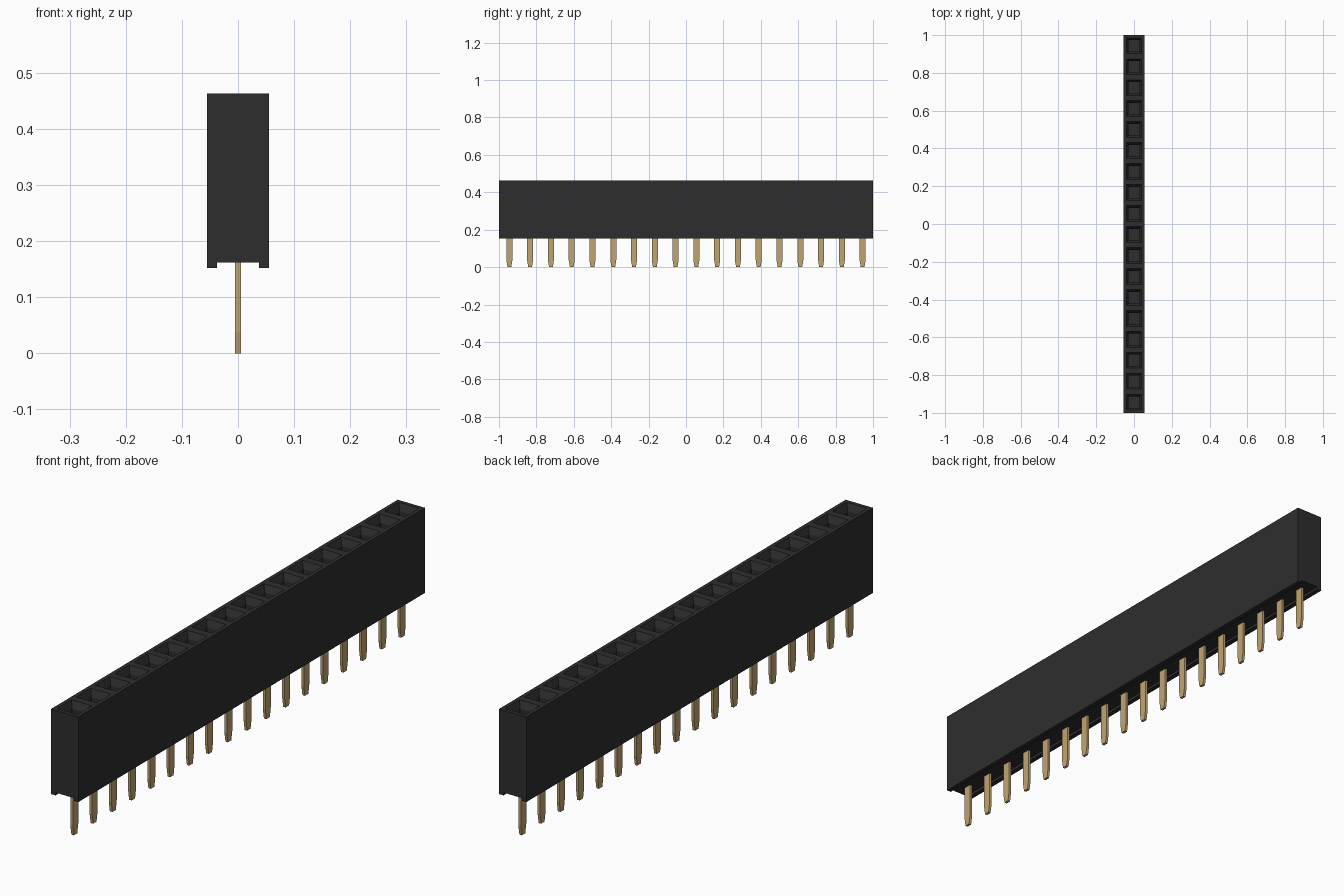
import bpy
import bmesh
from mathutils import Vector

if "Cube" in bpy.data.objects:
    bpy.data.objects.remove(bpy.data.objects["Cube"], do_unlink=True)

COUNT = 18
PITCH = 2.0 / COUNT
TOP = 0.463


def material(name, rgb):
    m = bpy.data.materials.new(name)
    m.use_nodes = True
    m.diffuse_color = (*rgb, 1)
    m.node_tree.nodes["Principled BSDF"].inputs["Base Color"].default_value = (*rgb, 1)
    return m


def finish(bm, name, mat):
    bmesh.ops.recalc_face_normals(bm, faces=bm.faces[:])
    mesh = bpy.data.meshes.new(name)
    bm.to_mesh(mesh)
    bm.free()
    mesh.materials.append(mat)
    obj = bpy.data.objects.new(name, mesh)
    bpy.context.collection.objects.link(obj)
    return obj


black = material("black plastic", (0.027, 0.027, 0.027))
gold = material("gold plating", (0.53, 0.375, 0.17))

# Housing: a channelled profile swept along y, one station per socket
profile = [(-0.055, 0.152), (-0.037, 0.152), (-0.037, 0.162), (0.037, 0.162),
           (0.037, 0.152), (0.055, 0.152), (0.055, TOP), (-0.055, TOP)]
bm = bmesh.new()
rings = [[bm.verts.new((x, -1 + i * PITCH, z)) for x, z in profile]
         for i in range(COUNT + 1)]
n = len(profile)
for a, b in zip(rings, rings[1:]):
    for k in range(n):
        bm.faces.new((a[k], a[(k + 1) % n], b[(k + 1) % n], b[k]))
bm.faces.new(rings[0])
bm.faces.new(rings[-1][::-1])
bmesh.ops.recalc_face_normals(bm, faces=bm.faces[:])

# Sockets: square rim, sloped funnel, then a straight well
cells = [f for f in bm.faces if f.normal.z > 0.9 and f.calc_center_median().z > TOP - 0.01]
bmesh.ops.inset_individual(bm, faces=cells, thickness=0.02, depth=0)
bmesh.ops.inset_individual(bm, faces=cells, thickness=0.016, depth=-0.025)
wells = bmesh.ops.extrude_discrete_faces(bm, faces=cells)["faces"]
for f in wells:
    bmesh.ops.translate(bm, verts=f.verts[:], vec=Vector((0, 0, -0.20)))
finish(bm, "housing", black)

# Pins: flat blades with tapered tips, plus a pair of contact leaves in each well
blade = [(-0.016, 0.18), (-0.016, 0.037), (-0.010, 0.0),
         (0.010, 0.0), (0.016, 0.037), (0.016, 0.18)]
leaf = [(-0.004, 0.23), (0.004, 0.23), (0.004, 0.40), (-0.004, 0.40)]


def plate(bm, outline, x, y, thickness):
    face = bm.faces.new([bm.verts.new((x - thickness / 2, y + dy, z)) for dy, z in outline])
    ext = bmesh.ops.extrude_face_region(bm, geom=[face], use_keep_orig=True)["geom"]
    bmesh.ops.translate(bm, vec=(thickness, 0, 0),
                        verts=[v for v in ext if isinstance(v, bmesh.types.BMVert)])


pins, contacts = bmesh.new(), bmesh.new()
for i in range(COUNT):
    y = -1 + (i + 0.5) * PITCH
    plate(pins, blade, 0, y, 0.010)
    for x in (-0.008, 0.008):
        plate(contacts, leaf, x, y, 0.004)
finish(pins, "pins", gold)
finish(contacts, "contact_leaves", gold)
